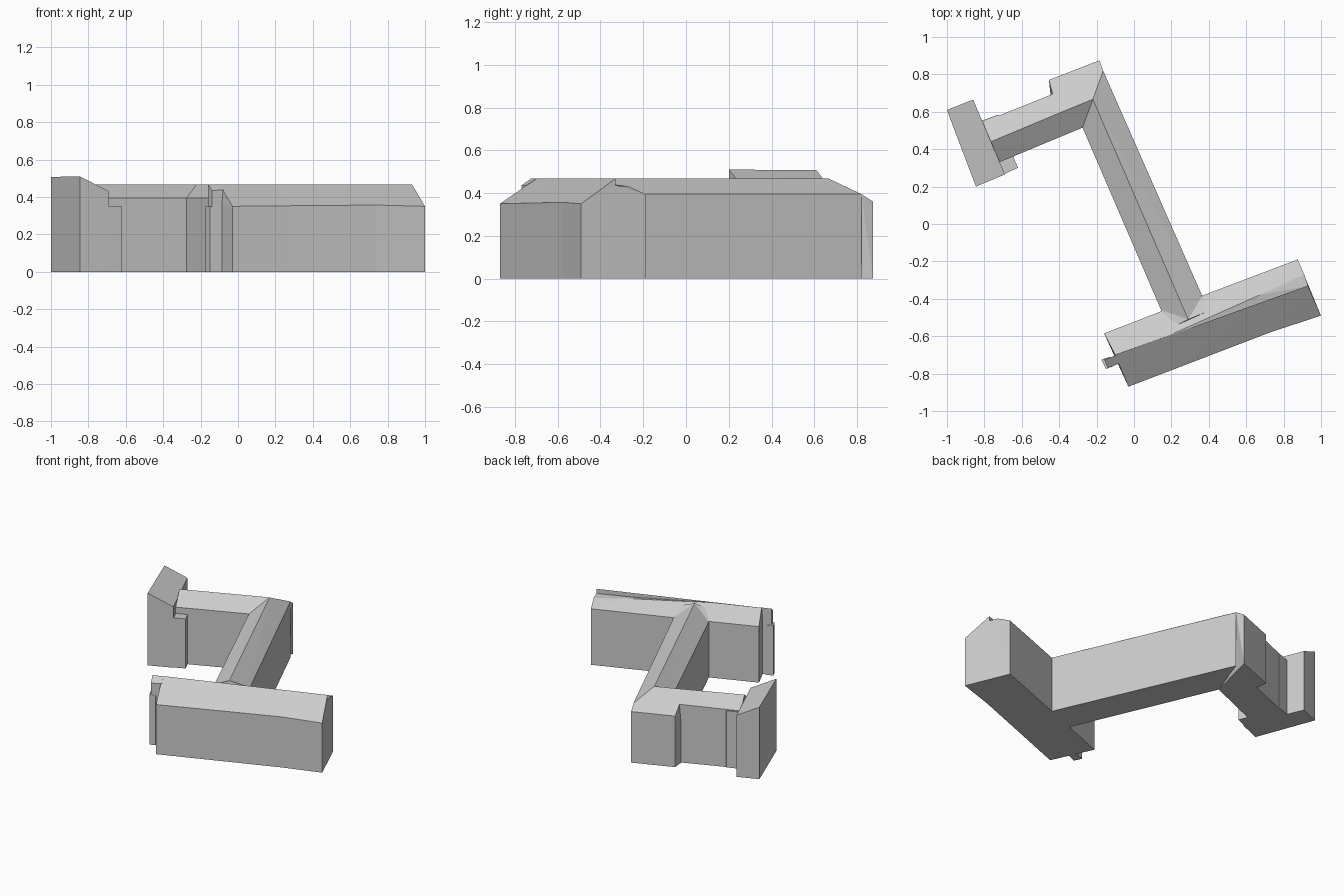
import bpy
import bmesh

cube = bpy.data.objects.get("Cube")
if cube:
    bpy.data.objects.remove(cube, do_unlink=True)

grey = bpy.data.materials.new("plain_grey")
grey.use_nodes = True
grey.diffuse_color = (0.6, 0.6, 0.6, 1)
shader = next(n for n in grey.node_tree.nodes if n.type == 'BSDF_PRINCIPLED')
shader.inputs["Base Color"].default_value = grey.diffuse_color


def finish(name, bm):
    bmesh.ops.remove_doubles(bm, verts=bm.verts, dist=0.0005)
    # Keep the roof slopes planar and the shells clean
    bmesh.ops.triangulate(bm, faces=[f for f in bm.faces if len(f.verts) > 3])
    bmesh.ops.recalc_face_normals(bm, faces=bm.faces)
    mesh = bpy.data.meshes.new(name)
    bm.to_mesh(mesh)
    bm.free()
    mesh.materials.append(grey)
    obj = bpy.data.objects.new(name, mesh)
    bpy.context.collection.objects.link(obj)


def wing(name, sections):
    """Loft roof cross-sections, dropping walls to the ground at both eaves."""
    bm = bmesh.new()
    rings = []
    for tops in sections:
        first, last = tops[0], tops[-1]
        ring = [(first[0], first[1], 0), *tops, (last[0], last[1], 0)]
        rings.append([bm.verts.new(p) for p in ring])
    count = len(rings[0])
    for a, b in zip(rings, rings[1:]):
        for i in range(count):
            j = (i + 1) % count
            bm.faces.new((a[i], a[j], b[j], b[i]))
    bm.faces.new(rings[0])
    bm.faces.new(rings[-1])
    finish(name, bm)


def block(name, corners):
    """Upright block whose top follows the height given at each corner."""
    bm = bmesh.new()
    top = [bm.verts.new(p) for p in corners]
    base = [bm.verts.new((x, y, 0)) for x, y, z in corners]
    bm.faces.new(top)
    bm.faces.new(base)
    for i in range(len(top)):
        j = (i + 1) % len(top)
        bm.faces.new((top[i], top[j], base[j], base[i]))
    finish(name, bm)


# Front wing: front eave, ridge, foot of roof step, crease, back eave
wing("front_wing", [
    [(-.03, -.87, .35), (-.10, -.70, .468), (-.10, -.70, .468), (-.10, -.70, .468), (-.16, -.585, .395)],
    [(.27, -.755, .353), (.20, -.592, .468), (.20, -.592, .465), (.20, -.59, .465), (.15, -.465, .395)],
    [(.74, -.575, .357), (.67, -.423, .468), (.67, -.423, .44), (.67, -.38, .447), (.61, -.29, .395)],
    [(1.0, -.49, .35), (.93, -.33, .468), (.93, -.33, .435), (.91, -.27, .432), (.875, -.19, .395)],
])
# Ridge projection and low pier on the wing's end
block("end_projection", [(-.09, -.70, .468), (-.16, -.725, .468), (-.14, -.77, .435), (-.075, -.745, .437)])
block("end_pier", [(-.13, -.71, .35), (-.175, -.725, .35), (-.15, -.775, .35), (-.11, -.76, .35)])

# Long spine joining both wings
wing("spine", [
    [(-.275, .515, .395), (-.22, .667, .468), (-.165, .82, .395)],
    [(.145, -.46, .395), (.24, -.395, .468), (.365, -.385, .395)],
    [(.19, -.56, .43), (.29, -.51, .468), (.40, -.465, .437)],
])

# Back wing: deep corner bay, then the narrower run
wing("corner_bay", [
    [(-.275, .515, .395), (-.22, .667, .468), (-.165, .82, .395), (-.185, .875, .36)],
    [(-.42, .455, .395), (-.40, .593, .468), (-.435, .695, .41), (-.455, .77, .36)],
])
wing("back_wing", [
    [(-.42, .455, .395), (-.40, .593, .468), (-.435, .695, .41)],
    [(-.72, .33, .395), (-.765, .44, .468), (-.81, .545, .405)],
])
block("back_pier", [(-.72, .58, .40), (-.725, .585, .40), (-.82, .55, .40), (-.80, .51, .40)])

# Tall end block with a single-pitch roof, and its low corner annexe
block("end_block", [(-.845, .20, .51), (-.69, .265, .43), (-.86, .665, .435), (-1.0, .61, .507), (-.955, .49, .508)])
block("corner_annexe", [(-.70, .265, .35), (-.62, .30, .35), (-.65, .37, .35), (-.74, .33, .35)])
